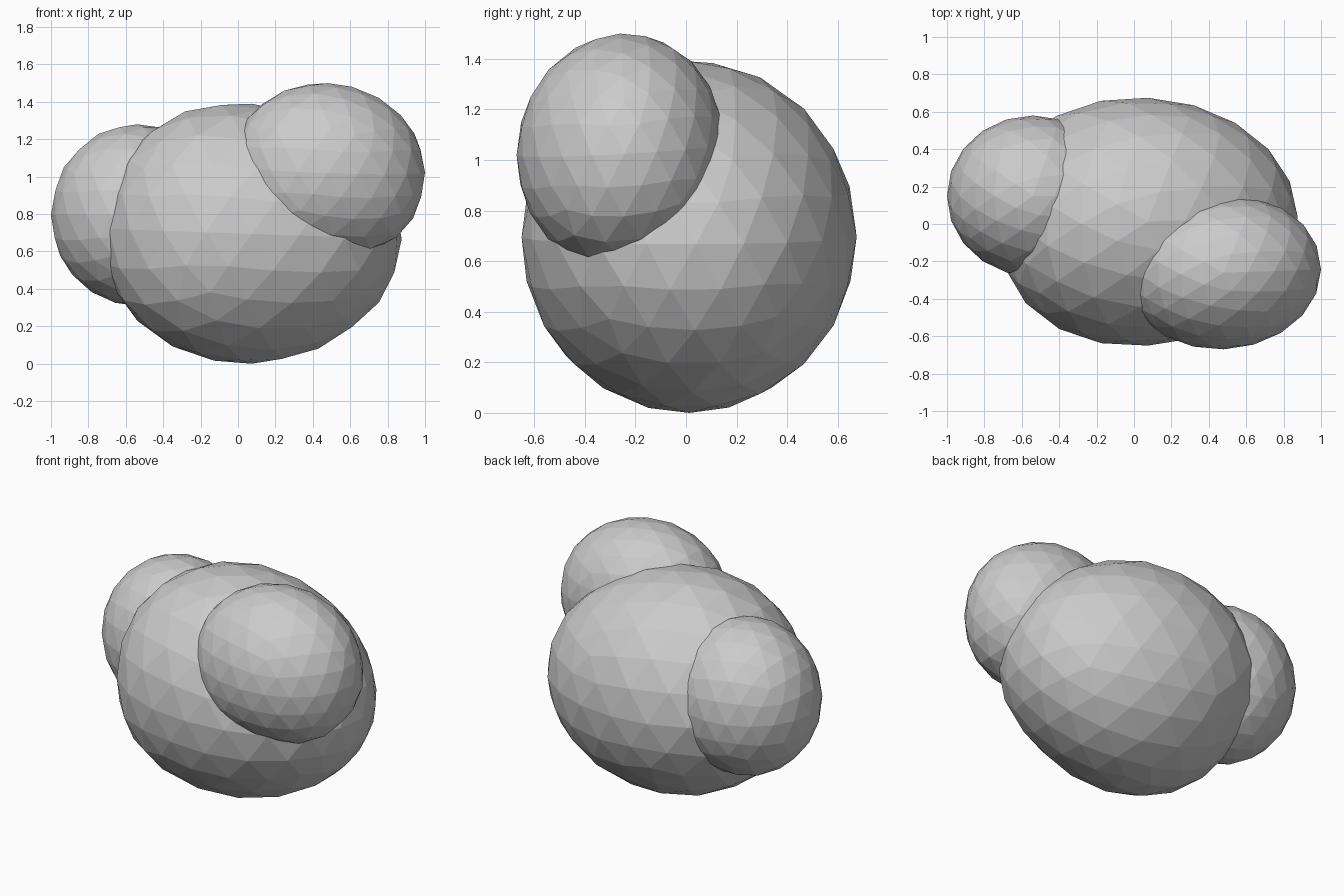
import bpy, math
from mathutils import Vector, Matrix

if "Cube" in bpy.data.objects:
    bpy.data.objects.remove(bpy.data.objects["Cube"])


def lobe(name, lo, hi, lean=(0, 0, 0), egg=0.0, bulges=()):
    """Faceted ellipsoid filling the box lo..hi.
    lean = xy, xz, yz tilt of its long axes; egg fattens the -x end;
    bulges = (direction, amount) soft swellings."""
    bpy.ops.mesh.primitive_ico_sphere_add(subdivisions=3, radius=1)
    ob = bpy.context.object
    ob.name = name
    lo, hi = Vector(lo), Vector(hi)
    centre, half = (lo + hi) / 2, (hi - lo) / 2
    xy, xz, yz = lean
    # triangular matrix that tilts the unit sphere into a leaning ellipsoid
    b = math.sqrt(1 - xy * xy)
    c = (yz - xz * xy) / b
    d = math.sqrt(1 - xz * xz - c * c)
    tilt = Matrix(((1, 0, 0), (xy, b, 0), (xz, c, d)))
    pts = []
    for v in ob.data.vertices:
        f = 1 - egg * v.co.x
        p = tilt @ Vector((v.co.x, v.co.y * f, v.co.z * f))
        s = 1.0
        for direction, amount in bulges:
            s += amount * math.exp(-(p.angle(Vector(direction)) / 0.5) ** 2)
        pts.append(p * s)
    # fit to the box
    for i in range(3):
        a = min(p[i] for p in pts)
        e = max(p[i] for p in pts)
        for p in pts:
            p[i] = centre[i] + half[i] * (2 * (p[i] - a) / (e - a) - 1)
    for v, p in zip(ob.data.vertices, pts):
        v.co = p
    bpy.ops.object.shade_flat()
    return ob


# large central mass
lobe("main_body", (-0.73, -0.65, 0.0), (0.875, 0.675, 1.39),
     lean=(0.04, -0.04, 0.0), egg=0.07,
     bulges=[((-0.7, -0.5, -0.5), 0.04), ((0.7, -0.7, 0), 0.07),
             ((-0.7, 0.7, 0), 0.05)])

# small lobe at the back left
lobe("left_lobe", (-1.0, -0.28, 0.31), (-0.08, 0.58, 1.28))

# upper lobe at the front right
lobe("right_lobe", (-0.04, -0.67, 0.58), (1.0, 0.15, 1.5),
     lean=(0.04, -0.04, 0.05),
     bulges=[((0.6, -0.3, -0.75), 0.06), ((-0.6, -0.4, -0.6), 0.06),
             ((0.6, 0.6, -0.5), 0.05)])
